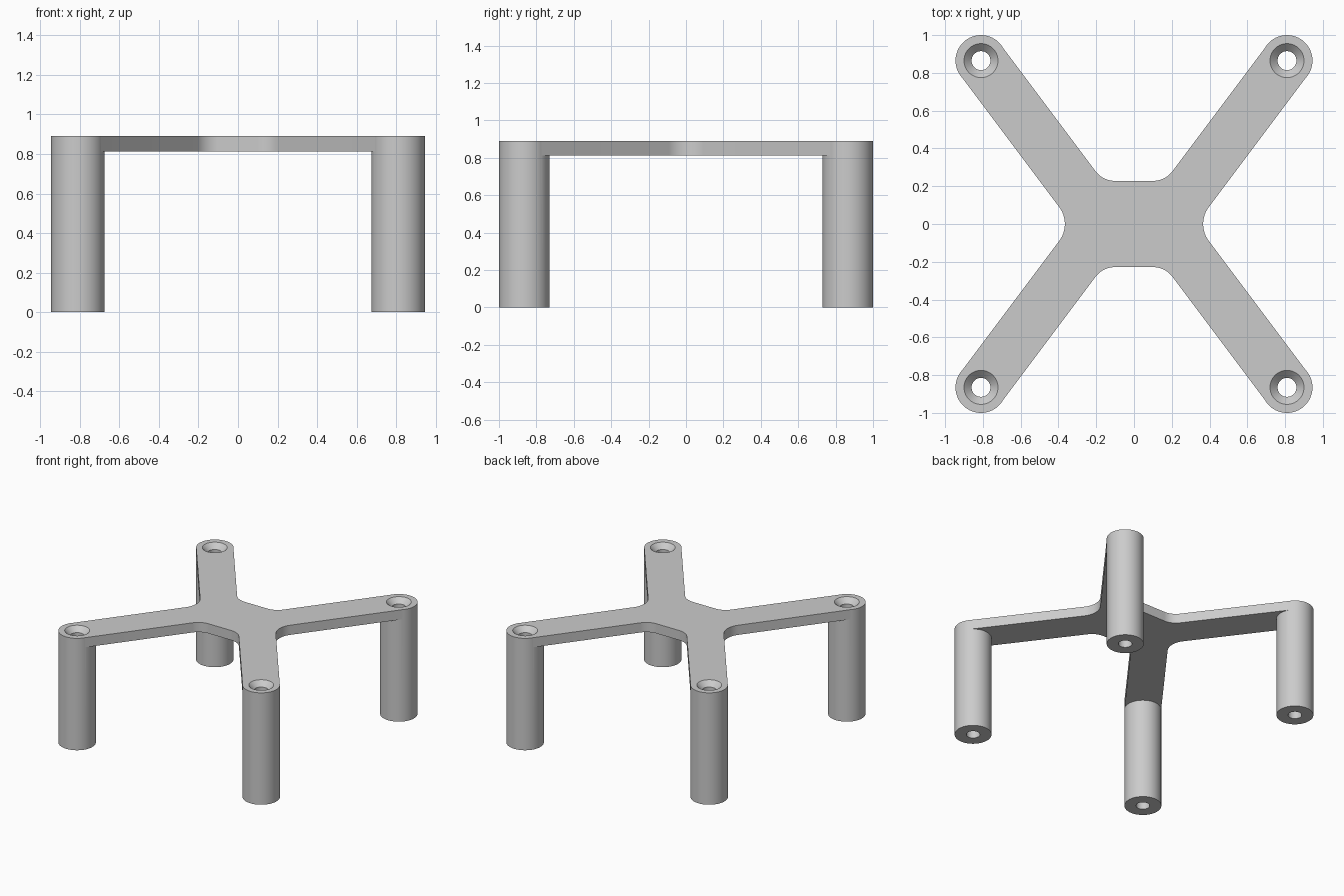
import bpy, bmesh, math
from mathutils import Vector, Matrix

HEIGHT, PLATE = 0.89, 0.077        # overall height, plate thickness
LEG_X, LEG_Y, LEG_R = 0.81, 0.865, 0.135
HOLE_R, SINK_R, SINK_D = 0.05, 0.09, 0.04
ARM_HALF, WAIST = 0.134, 0.228     # arm half width, half depth of the hub
SIDES = 64
ARM = Vector((0.6, 0.8))           # direction of the left back arm
SIDE = Vector((0.8, -0.6))
LEG = Vector((LEG_X, LEG_Y))
SIGNS = [(1, 1), (-1, 1), (-1, -1), (1, -1)]

if "Cube" in bpy.data.objects:
    bpy.data.objects.remove(bpy.data.objects["Cube"], do_unlink=True)

grey = bpy.data.materials.new("light grey")
grey.use_nodes = True
grey.diffuse_color = (0.6, 0.6, 0.6, 1)
grey.node_tree.nodes["Principled BSDF"].inputs["Base Color"].default_value = (0.6, 0.6, 0.6, 1)


def make_object(name, bm):
    bmesh.ops.recalc_face_normals(bm, faces=bm.faces)
    mesh = bpy.data.meshes.new(name)
    bm.to_mesh(mesh)
    bm.free()
    mesh.materials.append(grey)
    obj = bpy.data.objects.new(name, mesh)
    bpy.context.collection.objects.link(obj)
    return obj


def fillet(before, corner, after, radius, steps=12):
    """Points of a round arc that replaces a corner."""
    a, b = (before - corner).normalized(), (after - corner).normalized()
    half = a.angle(b) / 2
    centre = corner + (a + b).normalized() * radius / math.sin(half)
    start = corner + a * radius / math.tan(half) - centre
    end = corner + b * radius / math.tan(half) - centre
    turn = start.angle_signed(end)  # clockwise positive
    return [centre + Matrix.Rotation(-turn * i / steps, 2) @ start for i in range(steps + 1)]


def cone(bm, x, y, z0, z1, r0, r1):
    """Upright round solid between two heights, turned to line up with the arms."""
    place = Matrix.Translation((x, y, (z0 + z1) / 2)) @ Matrix.Rotation(math.atan2(ARM.y, ARM.x), 4, "Z")
    bmesh.ops.create_cone(bm, cap_ends=True, segments=SIDES, radius1=r0, radius2=r1,
                          depth=z1 - z0, matrix=place)


def apply_boolean(target, tool, operation):
    mod = target.modifiers.new(operation.lower(), "BOOLEAN")
    mod.operation, mod.solver, mod.object = operation, "EXACT", tool
    bpy.context.view_layer.update()
    result = bpy.data.meshes.new_from_object(target.evaluated_get(bpy.context.evaluated_depsgraph_get()))
    target.modifiers.clear()
    target.data = result
    bpy.data.objects.remove(tool, do_unlink=True)


# Quarter outline of the cross plate: side notch, arm end, back notch
outer, inner = LEG + SIDE * ARM_HALF, LEG - SIDE * ARM_HALF
notch = outer - ARM * (outer.y / ARM.y)
hub = inner - ARM * ((inner.y - WAIST) / ARM.y)
side_arc = fillet(Vector((outer.x, -outer.y)), notch, outer, 0.15, 24)[12:]
back_arc = fillet(inner, hub, Vector((0, WAIST)), 0.13)
quarter = side_arc + [outer, inner] + back_arc

# Mirror the quarter round all four sides
outline = []
for sx, sy in SIGNS:
    part = [Vector((p.x * sx, p.y * sy, HEIGHT - PLATE)) for p in quarter]
    outline += part if sx * sy > 0 else part[::-1]

bm = bmesh.new()
base = bm.faces.new([bm.verts.new(p) for p in outline])
bmesh.ops.remove_doubles(bm, verts=bm.verts, dist=0.0001)
grown = bmesh.ops.extrude_face_region(bm, geom=bm.faces[:], use_keep_orig=True)["geom"]
bmesh.ops.translate(bm, vec=(0, 0, PLATE), verts=[v for v in grown if isinstance(v, bmesh.types.BMVert)])
frame = make_object("cross_frame_with_legs", bm)

# Round legs, joined to the plate
bm = bmesh.new()
for sx, sy in SIGNS:
    cone(bm, sx * LEG_X, sy * LEG_Y, 0, HEIGHT, LEG_R, LEG_R)
apply_boolean(frame, make_object("legs", bm), "UNION")

# Screw holes through the legs, then their countersinks
bm = bmesh.new()
for sx, sy in SIGNS:
    cone(bm, sx * LEG_X, sy * LEG_Y, -0.1, HEIGHT + 0.1, HOLE_R, HOLE_R)
apply_boolean(frame, make_object("screw_holes", bm), "DIFFERENCE")

bm = bmesh.new()
rise = 0.01
for sx, sy in SIGNS:
    cone(bm, sx * LEG_X, sy * LEG_Y, HEIGHT - SINK_D - rise, HEIGHT + rise,
         HOLE_R - rise, SINK_R + rise)
apply_boolean(frame, make_object("countersinks", bm), "DIFFERENCE")

# Smooth round walls, crisp rims
bpy.ops.object.select_all(action="DESELECT")
frame.select_set(True)
bpy.context.view_layer.objects.active = frame
bpy.ops.object.shade_smooth_by_angle(angle=math.radians(30))
weighted = frame.modifiers.new("even shading", "WEIGHTED_NORMAL")
weighted.keep_sharp = True
